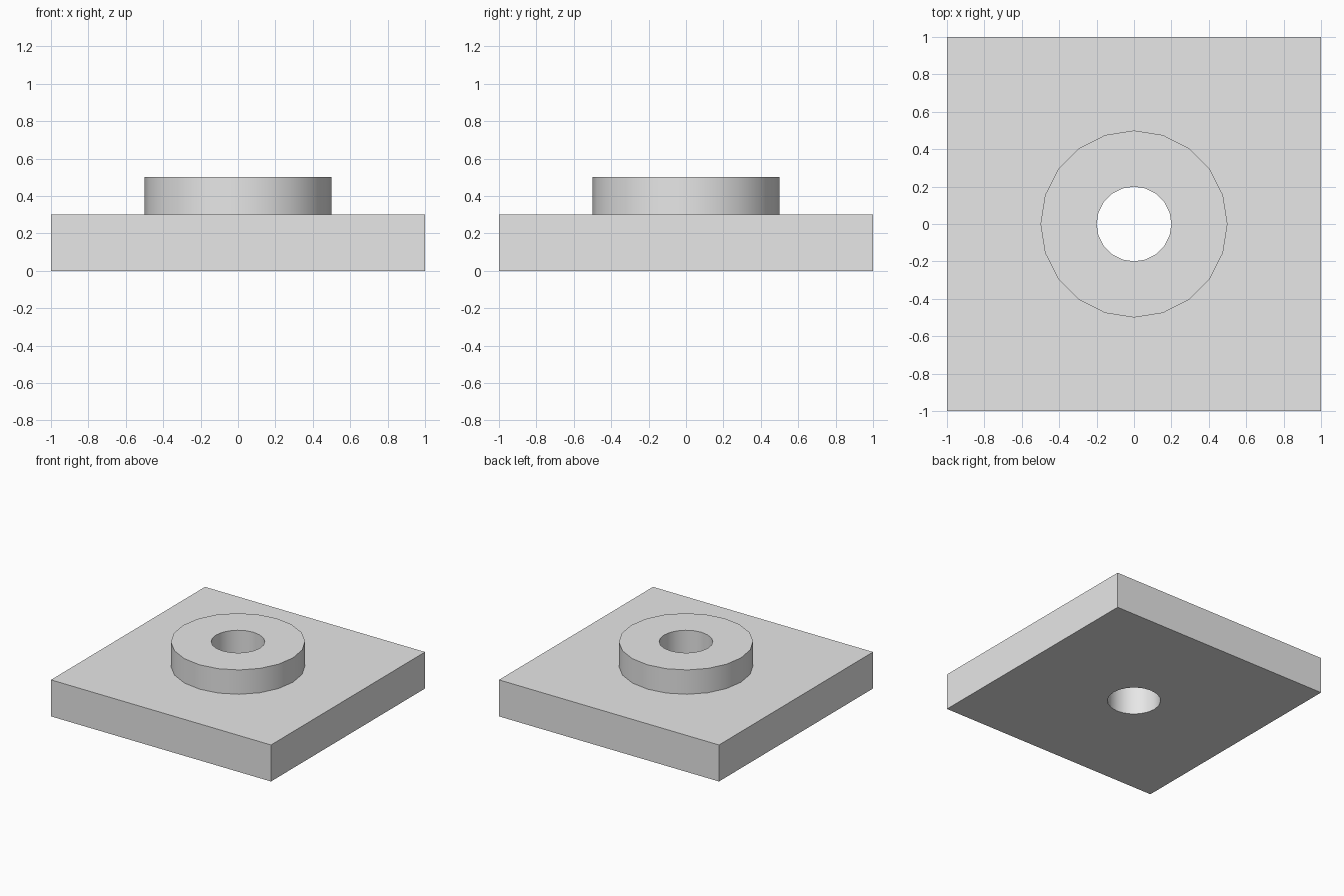
import bpy
import math

SIDES = 20
PLATE_HEIGHT = 0.3
TOTAL_HEIGHT = 0.5

if "Cube" in bpy.data.objects:
    bpy.data.objects.remove(bpy.data.objects["Cube"], do_unlink=True)

# Single plain grey
grey = bpy.data.materials.new("light_grey")
grey.use_nodes = True
grey.diffuse_color = (0.8, 0.8, 0.8, 1)
grey.node_tree.nodes["Principled BSDF"].inputs["Base Color"].default_value = grey.diffuse_color


def cylinder(name, radius, bottom, top):
    bpy.ops.mesh.primitive_cylinder_add(
        vertices=SIDES, radius=radius, depth=top - bottom,
        location=(0, 0, (top + bottom) / 2))
    obj = bpy.context.object
    obj.name = name
    obj.data.materials.append(grey)
    return obj


def combine(target, tool, operation):
    """Apply a boolean to the target and discard the tool."""
    mod = target.modifiers.new(operation.title(), "BOOLEAN")
    mod.operation = operation
    mod.solver = "EXACT"
    mod.object = tool
    bpy.context.view_layer.objects.active = target
    bpy.ops.object.modifier_apply(modifier=mod.name)
    bpy.data.objects.remove(tool, do_unlink=True)


# Square base plate
bpy.ops.mesh.primitive_cube_add(size=2, location=(0, 0, PLATE_HEIGHT / 2))
plate = bpy.context.object
plate.name = "plate_with_collar"
plate.scale.z = PLATE_HEIGHT / 2
bpy.ops.object.transform_apply(location=True, rotation=False, scale=True)
plate.data.materials.append(grey)

# Raised round collar, sunk into the plate so they fuse into one solid
combine(plate, cylinder("collar", 0.5, PLATE_HEIGHT / 2, TOTAL_HEIGHT), "UNION")

# Through hole
combine(plate, cylinder("hole_cutter", 0.2, -0.1, TOTAL_HEIGHT + 0.1), "DIFFERENCE")

# Smooth round walls, crisp rims
bpy.ops.object.select_all(action="DESELECT")
plate.select_set(True)
bpy.context.view_layer.objects.active = plate
bpy.ops.object.shade_smooth_by_angle(angle=math.radians(30))
